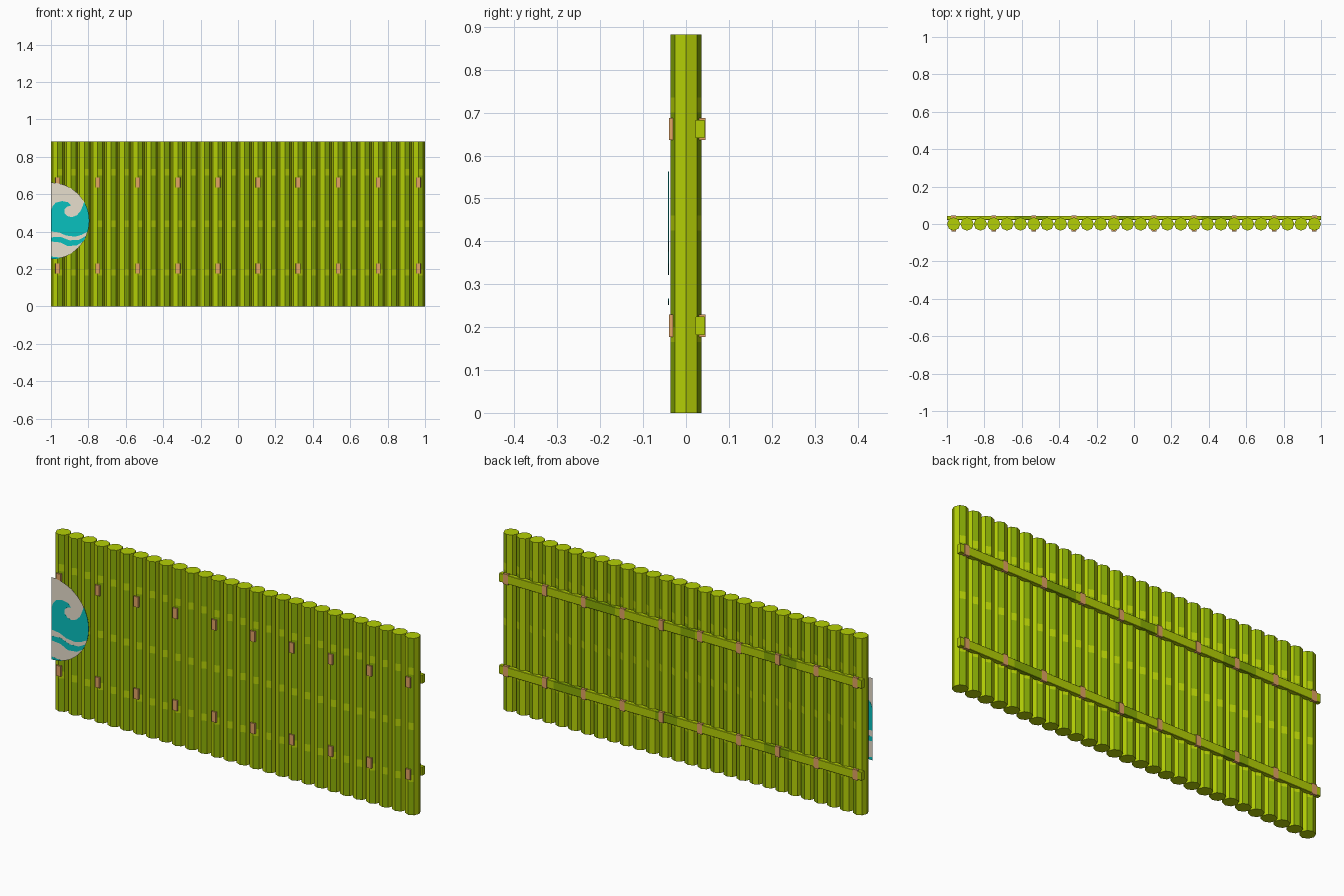
import bpy, bmesh, math

if "Cube" in bpy.data.objects:
    bpy.data.objects.remove(bpy.data.objects["Cube"])


def material(name, rgb):
    m = bpy.data.materials.new(name)
    lin = [(c / 255 / 12.92) if c < 11 else ((c / 255 + 0.055) / 1.055) ** 2.4 for c in rgb]
    m.diffuse_color = (*lin, 1)
    m.use_nodes = True
    m.node_tree.nodes["Principled BSDF"].inputs["Base Color"].default_value = m.diffuse_color
    return m


LIGHT = material("light_bamboo", (180, 207, 6))
GREEN = material("green_bamboo", (138, 174, 5))
TIE = material("tan_lashing", (225, 163, 100))
CREAM = material("cream_paint", (231, 223, 205))
TEAL = material("teal_paint", (8, 193, 191))


def finish(name, bm, mats):
    bmesh.ops.recalc_face_normals(bm, faces=bm.faces[:])
    me = bpy.data.meshes.new(name)
    bm.to_mesh(me)
    bm.free()
    for m in mats:
        me.materials.append(m)
    ob = bpy.data.objects.new(name, me)
    bpy.context.collection.objects.link(ob)
    return ob


def loft(bm, rings):
    """Skin a list of closed rings; returns the side faces and caps both ends."""
    vs = [[bm.verts.new(p) for p in r] for r in rings]
    n = len(vs[0])
    sides = []
    for k in range(len(vs) - 1):
        for i in range(n):
            j = (i + 1) % n
            sides.append((k, bm.faces.new((vs[k][i], vs[k][j], vs[k + 1][j], vs[k + 1][i]))))
    bm.faces.new(vs[0])
    bm.faces.new(vs[-1])
    return sides


HEIGHT, R, COUNT = 0.882, 0.0358, 28
X0 = R - 1
STEP = -2 * X0 / (COUNT - 1)

# Upright canes: eight sides, mostly light, two green strips crossed by light bands
LEVELS = [0, 0.165, 0.20, 0.425, 0.46, 0.70, 0.735, HEIGHT]
bm = bmesh.new()
for c in range(COUNT):
    x = X0 + c * STEP
    rings = [[(x + R * math.cos(a * math.pi / 4), R * math.sin(a * math.pi / 4), z)
              for a in range(8)] for z in LEVELS]
    for k, f in loft(bm, rings):
        mid = f.calc_center_median()
        green_strip = abs(mid.y) > mid.x - x > 0
        f.material_index = 1 if green_strip and k % 2 == 0 else 0
finish("canes", bm, [LIGHT, GREEN])

# Back rails: bars with slightly eased edges and a few greener lengths
for name, zc, cuts in (("lower_rail", 0.203, [1.0, 0.70, 0.55, 0.14, 0.02, -0.46, -0.60, -1.0]),
                       ("upper_rail", 0.662, [1.0, 0.54, 0.36, 0.0, -0.08, -0.46, -0.64, -1.0])):
    w, h, b = 0.011, 0.0215, 0.0015
    section = [(-w, -h + b), (-w + b, -h), (w - b, -h), (w, -h + b),
               (w, h - b), (w - b, h), (-w + b, h), (-w, h - b)]
    bm = bmesh.new()
    for k, f in loft(bm, [[(x, 0.033 + p, zc + q) for p, q in section] for x in cuts]):
        f.material_index = k % 2
    finish(name, bm, [LIGHT, GREEN])

# Lashings: a strap round every third cane and the rail
for name, zc in (("lower_lashings", 0.203), ("upper_lashings", 0.662)):
    bm = bmesh.new()
    for c in range(0, COUNT, 3):
        x = X0 + c * STEP
        rings = []
        for y, hw in ((-0.040, 0.012), (-0.030, 0.013), (0.030, 0.013), (0.0458, 0.013)):
            rings.append([(x - hw, y, zc - 0.026), (x + hw, y, zc - 0.026),
                          (x + hw, y, zc + 0.026), (x - hw, y, zc + 0.026)])
        loft(bm, rings)
    finish(name, bm, [TIE])

# Half-round painted sign on the left end
SX, SZ, SR, SY = -1.0, 0.457, 0.205, -0.0408


def arc(a0, a1, n):
    return [(SR * math.cos(math.radians(a0 + (a1 - a0) * i / n)),
             SR * math.sin(math.radians(a0 + (a1 - a0) * i / n))) for i in range(n + 1)]


def plate(name, outline, half, mat):
    bm = bmesh.new()
    loft(bm, [[(SX + u, y, SZ + v) for u, v in outline] for y in (SY - half, SY + half)])
    finish(name, bm, [mat])


plate("sign_board", arc(-90, 90, 24), 0.0002, CREAM)

# Curling wave, lower stripe and bottom sliver
plate("wave_crest",
      [(0, 0.056), (0.01, 0.08), (0.025, 0.097), (0.059, 0.106), (0.09, 0.1), (0.107, 0.083),
       (0.085, 0.076), (0.072, 0.062), (0.072, 0.042), (0.088, 0.026), (0.112, 0.02),
       (0.138, 0.03), (0.157, 0.05), (0.17, 0.08)] + arc(30, -16, 10) +
      [(0.165, -0.074), (0.13, -0.084), (0.08, -0.078), (0.045, -0.062), (0, -0.056)],
      0.0006, TEAL)
plate("wave_stripe",
      [(0, -0.088), (0.05, -0.085), (0.10, -0.104), (0.15, -0.101)] + arc(-23, -32, 3) +
      [(0.14, -0.130), (0.09, -0.135), (0.05, -0.115), (0, -0.110)], 0.0006, TEAL)
plate("wave_base", [(0, -0.190), (0.03, -0.194)] + arc(-73, -90, 4), 0.0006, TEAL)
